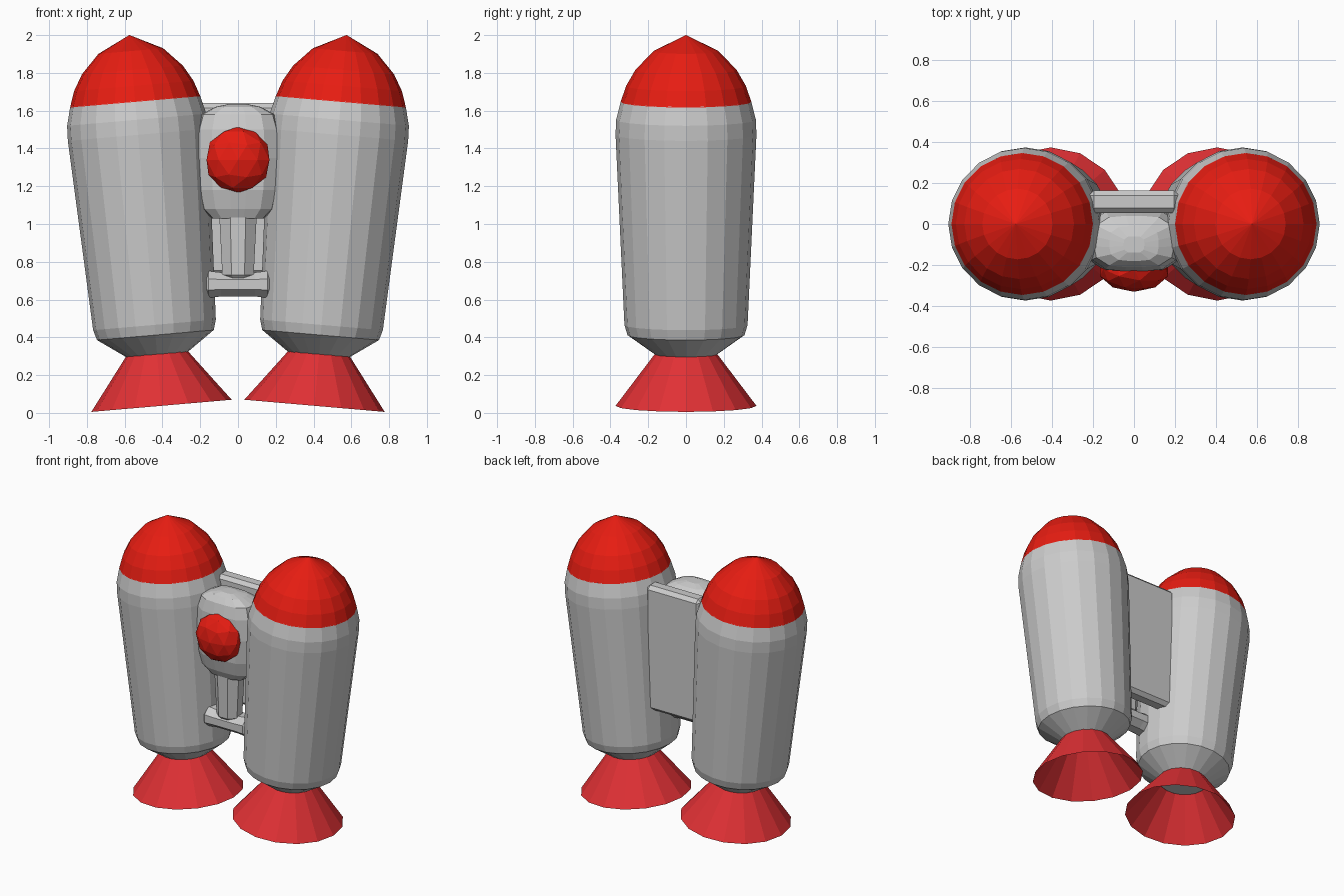
import bpy, bmesh
from math import cos, sin, pi, radians
from mathutils import Matrix

if "Cube" in bpy.data.objects:
    bpy.data.objects.remove(bpy.data.objects["Cube"])


def material(name, rgb):
    m = bpy.data.materials.new(name)
    m.diffuse_color = (*rgb, 1)
    m.use_nodes = True
    m.node_tree.nodes["Principled BSDF"].inputs["Base Color"].default_value = m.diffuse_color
    return m


RED = material("red", (0.80, 0.012, 0.006))
NOZZLE_RED = material("nozzle_red", (0.75, 0.03, 0.035))


def finish(name, bm, mat=None, matrix=None):
    bmesh.ops.recalc_face_normals(bm, faces=bm.faces)
    if matrix:
        bm.transform(matrix)
    me = bpy.data.meshes.new(name)
    bm.to_mesh(me)
    bm.free()
    ob = bpy.data.objects.new(name, me)
    bpy.context.collection.objects.link(ob)
    if mat:
        me.materials.append(mat)
    return ob


def loft(name, rings, sides, mat=None, matrix=None, power=2, caps=(True, True), turn=0.0):
    """Skin superellipse rings given as (z, x radius, y radius, y centre)."""
    bm = bmesh.new()
    rows = []
    for z, rx, ry, cy in rings:
        row = []
        for i in range(sides):
            a = 2 * pi * (i + turn) / sides
            c, s = cos(a), sin(a)
            k = (abs(c) ** power + abs(s) ** power) ** (-1 / power)
            row.append(bm.verts.new((rx * k * c, cy + ry * k * s, z)))
        rows.append(row)
    for lo, hi in zip(rows, rows[1:]):
        for i in range(sides):
            j = (i + 1) % sides
            bm.faces.new((lo[i], lo[j], hi[j], hi[i]))
    for row, wanted in zip((rows[0], rows[-1]), caps):
        if wanted:
            bm.faces.new(row)
    bmesh.ops.remove_doubles(bm, verts=bm.verts, dist=0.0015)
    return finish(name, bm, mat, matrix)


def lathe(name, profile, sides, **kw):
    return loft(name, [(z, r, r, 0) for z, r in profile], sides, **kw)


# Two leaning fuel tanks, each with nose cap and open nozzle
for side, label in ((-1, "left"), (1, "right")):
    M = (Matrix.Translation((side * 0.405, 0, 0.0375))
         @ Matrix.Rotation(side * radians(4.95), 4, 'Y'))
    lathe(label + "_tank", [(0.27, 0.16), (0.376, 0.31), (0.43, 0.326), (1.44, 0.373),
                            (1.52, 0.37), (1.618, 0.345)], 20, matrix=M)
    lathe(label + "_nose_cap", [(1.615, 0.346), (1.70, 0.317), (1.785, 0.268),
                                (1.885, 0.172), (1.97, 0.001)], 20,
          mat=RED, matrix=M, caps=(False, False))
    lathe(label + "_nozzle", [(0, 0.373), (0.278, 0.163)], 16,
          mat=NOZZLE_RED, matrix=M, caps=(False, False))

# Back plate joining the tanks
bm = bmesh.new()
bmesh.ops.create_cube(bm, size=1, matrix=Matrix.Translation((0, 0.108, 1.185))
                      @ Matrix.Diagonal((0.44, 0.11, 0.91, 1)))
bmesh.ops.bevel(bm, geom=bm.edges[:], offset=0.025, segments=1, affect='EDGES')
finish("back_plate", bm)

# Rounded central housing
loft("housing", [(1.03, 0.14, 0.09, -0.09), (1.08, 0.19, 0.12, -0.085),
                 (1.18, 0.213, 0.15, -0.08), (1.35, 0.23, 0.155, -0.08),
                 (1.50, 0.217, 0.15, -0.08), (1.58, 0.195, 0.125, -0.085),
                 (1.62, 0.12, 0.085, -0.095), (1.635, 0.05, 0.04, -0.1)],
     16, power=3.5, turn=0.5)

# Stem below the housing
loft("stem", [(0.70, 0.05, 0.05, -0.1), (0.73, 0.09, 0.08, -0.1),
              (1.10, 0.11, 0.09, -0.1)], 8, turn=0.5)

# Horizontal foot bar, lofted along x
bar = Matrix.Translation((0, -0.085, 0.68)) @ Matrix.Rotation(pi / 2, 4, 'Y')
loft("foot_bar", [(-0.178, 0.045, 0.06, 0), (-0.155, 0.073, 0.085, 0), (-0.09, 0.065, 0.085, 0),
                  (0.09, 0.065, 0.085, 0), (0.155, 0.073, 0.085, 0), (0.178, 0.045, 0.06, 0)],
     8, matrix=bar, turn=0.5, power=3)

# Red front button
bm = bmesh.new()
bmesh.ops.create_icosphere(bm, subdivisions=2, radius=1,
                           matrix=Matrix.Translation((0, -0.22, 1.34))
                           @ Matrix.Diagonal((0.175, 0.11, 0.175, 1)))
finish("button", bm, RED)
